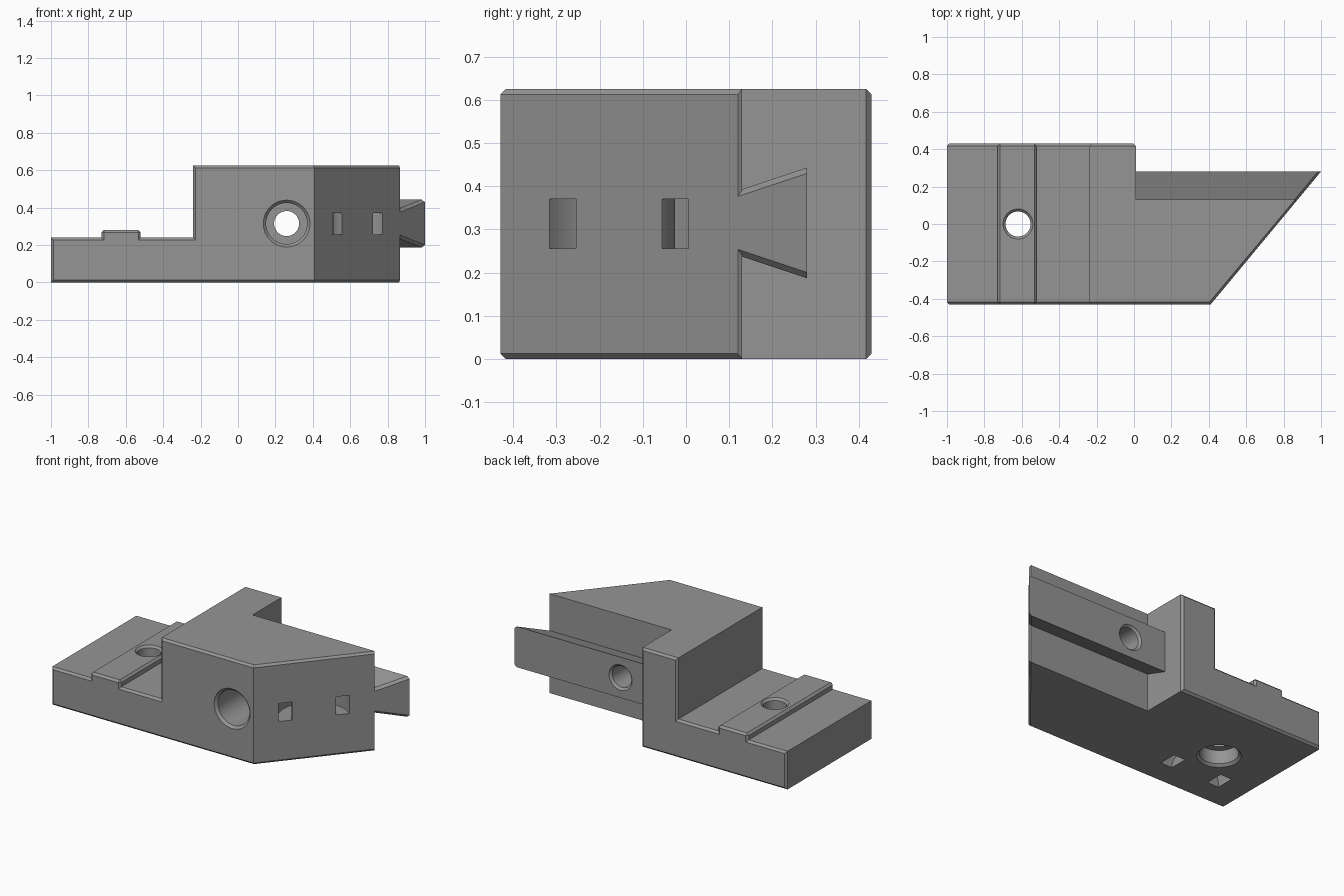
import bpy, bmesh, math
from mathutils import Matrix, Vector

if "Cube" in bpy.data.objects:
    bpy.data.objects.remove(bpy.data.objects["Cube"])

grey = bpy.data.materials.new("grey plastic")
grey.diffuse_color = (0.30, 0.30, 0.30, 1)
grey.use_nodes = True
grey.node_tree.nodes["Principled BSDF"].inputs["Base Color"].default_value = grey.diffuse_color

SLOPE = 0.83                      # x gained per y along the angled face


def slant_x(y):
    return 0.41 + (y + 0.43) * SLOPE


SLANT_N = Vector((1, -SLOPE, 0)).normalized()


def make(name, bm):
    bmesh.ops.recalc_face_normals(bm, faces=bm.faces)
    me = bpy.data.meshes.new(name)
    bm.to_mesh(me)
    bm.free()
    ob = bpy.data.objects.new(name, me)
    bpy.context.collection.objects.link(ob)
    me.materials.append(grey)
    return ob


def loft(name, start, end):
    """Prism between two matching outlines."""
    bm = bmesh.new()
    a = [bm.verts.new(p) for p in start]
    b = [bm.verts.new(p) for p in end]
    n = len(a)
    bm.faces.new(a)
    bm.faces.new(b[::-1])
    for i in range(n):
        j = (i + 1) % n
        bm.faces.new((a[i], b[i], b[j], a[j]))
    return make(name, bm)


def lathe(name, profile, matrix, closed=False, steps=48):
    """Revolve (radius, height) points about local z."""
    bm = bmesh.new()
    rings = []
    for s in range(steps):
        t = math.tau * s / steps
        rings.append([bm.verts.new((r * math.cos(t), r * math.sin(t), h)) for r, h in profile])
    n = len(profile)
    for s in range(steps):
        a, b = rings[s], rings[(s + 1) % steps]
        for i in range(n if closed else n - 1):
            j = (i + 1) % n
            bm.faces.new((a[i], b[i], b[j], a[j]))
    bmesh.ops.remove_doubles(bm, verts=bm.verts, dist=1e-6)
    bm.transform(matrix)
    return make(name, bm)


def cut(ob, cutter):
    mod = ob.modifiers.new("cut", 'BOOLEAN')
    mod.operation = 'DIFFERENCE'
    mod.solver = 'EXACT'
    mod.object = cutter
    bpy.context.view_layer.update()
    dg = bpy.context.evaluated_depsgraph_get()
    me = bpy.data.meshes.new_from_object(ob.evaluated_get(dg))
    ob.modifiers.clear()
    ob.data = me


def chamfer(ob, rule, size=0.013):
    bm = bmesh.new()
    bm.from_mesh(ob.data)
    bmesh.ops.dissolve_limit(bm, angle_limit=0.01, verts=bm.verts, edges=bm.edges)
    bm.normal_update()
    edges = [e for e in bm.edges if len(e.link_faces) == 2 and rule(e)]
    bmesh.ops.bevel(bm, geom=edges, offset=size, offset_type='OFFSET', segments=1,
                    profile=0.5, affect='EDGES', clamp_overlap=False)
    bm.to_mesh(ob.data)
    bm.free()


# Main block: plan outline, then the low shelf with its raised key cut from it
plan = [(-1, -0.43), (0.41, -0.43), (slant_x(0.13), 0.13), (0.01, 0.13), (0.01, 0.43), (-1, 0.43)]
body = loft("main_block", [(x, y, 0) for x, y in plan], [(x, y, 0.625) for x, y in plan])
shelf = [(-1.1, 0.24), (-0.73, 0.24), (-0.73, 0.28), (-0.52, 0.28), (-0.52, 0.24),
         (-0.24, 0.24), (-0.24, 0.8), (-1.1, 0.8)]
shelf_cutter = loft("shelf_cutter", [(x, -0.6, z) for x, z in shelf], [(x, 0.6, z) for x, z in shelf])
cut(body, shelf_cutter)


def body_edge(e):
    def end_face(f):
        c = f.calc_center_median()
        return abs(f.normal.y) > 0.99 and abs(c.y) > 0.42 or f.normal.dot(SLANT_N) > 0.99
    ends = sum(end_face(f) for f in e.link_faces)
    key_top = all(abs(v.co.z - 0.28) < 0.001 for v in e.verts)
    return ends == 1 or (ends == 0 and key_top)


chamfer(body, body_edge)

# Dovetail rail along the back, ending flush with the angled face
rail = [(0.115, 0.388), (0.28, 0.443), (0.28, 0.187), (0.115, 0.242)]
dovetail = loft("dovetail_rail", [(0.005, y, z) for y, z in rail],
                [(slant_x(y), y, z) for y, z in rail])


def rail_edge(e):
    on_slant = any(f.normal.dot(SLANT_N) > 0.99 for f in e.link_faces)
    return on_slant and abs(e.verts[0].co.y - e.verts[1].co.y) > 0.05


chamfer(dovetail, rail_edge)

# Screw holes with counterbores and chamfered mouths
to_y = Matrix.Rotation(-math.pi / 2, 4, 'X')
shelf_hole = lathe("shelf_hole_cutter",
                   [(0, -0.015), (0.14, -0.015), (0.11, 0.015), (0.11, 0.10), (0.067, 0.10),
                    (0.067, 0.267), (0.093, 0.293), (0, 0.293)],
                   Matrix.Translation((-0.62, 0, 0)))
front_hole = lathe("front_hole_cutter",
                   [(0, -0.445), (0.14, -0.445), (0.11, -0.415), (0.11, 0.05), (0.067, 0.05),
                    (0.067, 0.267), (0.093, 0.293), (0, 0.293)],
                   Matrix.Translation((0.26, 0, 0.315)) @ to_y)

# Curved strap channels through the angled face and the underside
band = [(0.13, -0.057), (0.21, -0.057), (0.21, 0.057), (0.13, 0.057)]
side_channel = lathe("side_channel_cutter", band,
                     Matrix.Translation((slant_x(-0.155), -0.155, 0.313)), closed=True)
under_channel = lathe("under_channel_cutter", band,
                      Matrix.Translation((-0.63, -0.21, 0)) @ to_y, closed=True)

for c in (shelf_hole, front_hole, side_channel, under_channel):
    cut(body, c)
cut(dovetail, front_hole)

for c in (shelf_cutter, shelf_hole, front_hole, side_channel, under_channel):
    bpy.data.objects.remove(c)

# Smooth bores, crisp edges
for ob in (body, dovetail):
    bpy.ops.object.select_all(action='DESELECT')
    ob.select_set(True)
    bpy.context.view_layer.objects.active = ob
    bpy.ops.object.shade_smooth_by_angle(angle=math.radians(25))
